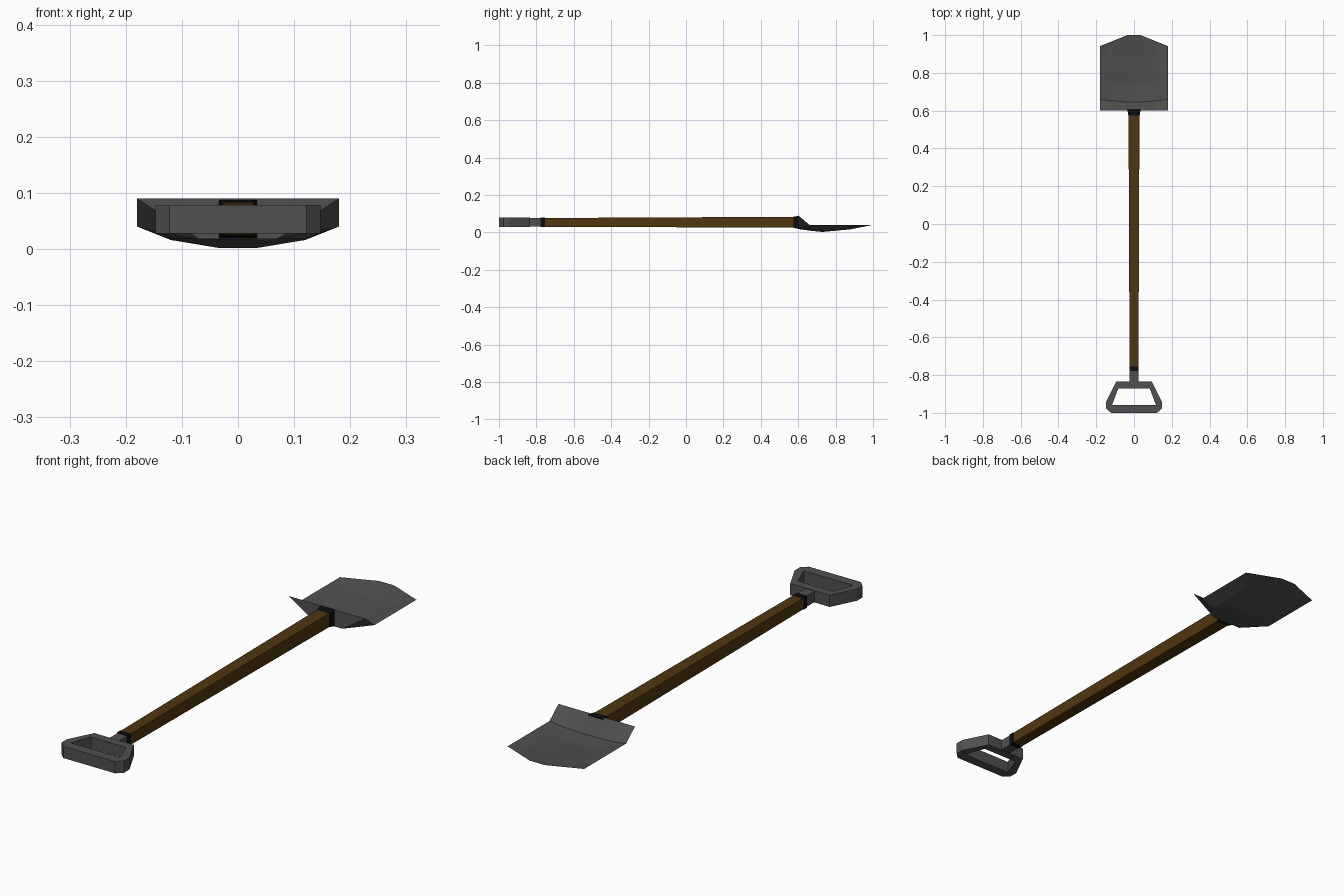
import bpy, bmesh

if "Cube" in bpy.data.objects:
    bpy.data.objects.remove(bpy.data.objects["Cube"])


def material(name, rgb):
    m = bpy.data.materials.new(name)
    m.diffuse_color = (*rgb, 1)
    m.use_nodes = True
    m.node_tree.nodes["Principled BSDF"].inputs["Base Color"].default_value = m.diffuse_color
    return m


STEEL = material("grey steel", (0.08, 0.08, 0.08))
WOOD = material("brown wood", (0.08, 0.036, 0.005))
BLACK = material("black collar", (0.004, 0.004, 0.004))


def finish(name, verts, faces, mat):
    bm = bmesh.new()
    vs = [bm.verts.new(v) for v in verts]
    for f in faces:
        bm.faces.new([vs[i] for i in f])
    bmesh.ops.remove_doubles(bm, verts=bm.verts, dist=0.0005)
    bmesh.ops.recalc_face_normals(bm, faces=bm.faces)
    me = bpy.data.meshes.new(name)
    bm.to_mesh(me)
    bm.free()
    me.materials.append(mat)
    ob = bpy.data.objects.new(name, me)
    bpy.context.collection.objects.link(ob)
    return ob


def beam(name, y0, half0, y1, half1, mat, zc0=0.053, zc1=0.053):
    """Square tapered bar along y."""
    verts = [(sx * h, y, zc + sz * h) for y, h, zc in ((y0, half0, zc0), (y1, half1, zc1))
             for sx, sz in ((-1, -1), (1, -1), (1, 1), (-1, 1))]
    faces = [(0, 1, 2, 3), (7, 6, 5, 4)]
    faces += [(i, (i + 1) % 4, (i + 1) % 4 + 4, i + 4) for i in range(4)]
    return finish(name, verts, faces, mat)


# Wooden shaft, black collars, grip stem
beam("shaft", -0.765, 0.0235, 0.585, 0.029, WOOD, 0.053, 0.054)
beam("grip_collar", -0.778, 0.025, -0.755, 0.025, BLACK)
beam("blade_socket", 0.575, 0.030, 0.606, 0.035, BLACK, 0.054, 0.053)
beam("grip_stem", -0.85, 0.0225, -0.77, 0.0225, STEEL)

# D-shaped grip: outer and inner outlines, right half mirrored
outer = [(0.093, -0.833), (0.147, -0.94), (0.147, -0.976), (0.122, -1.0)]
inner = [(0.083, -0.87), (0.116, -0.958), (0.116, -0.958), (0.116, -0.958)]
mirror = lambda half: half + [(-x, y) for x, y in reversed(half)]
rings = [(outer, 0.028), (outer, 0.078), (inner, 0.078), (inner, 0.028)]
verts = [(x, y, z) for half, z in rings for x, y in mirror(half)]
faces = []
for r in range(4):
    a, b = r * 8, (r + 1) % 4 * 8
    for i in range(8):
        j = (i + 1) % 8
        if {i, j} in ({1, 2}, {2, 3}, {4, 5}, {5, 6}) and r == 2:
            continue  # inner corner collapses to a point
        faces.append((a + i, a + j, b + j, b + i))
finish("grip", verts, faces, STEEL)

# Blade: closed loop of rows, each row given as (x, y, z) at edge, shoulder, centre
rows = [
    [(0.18, 0.60, 0.09), (0.12, 0.60, 0.09), (0.035, 0.60, 0.09)],
    [(0.18, 0.66, 0.04), (0.12, 0.652, 0.028), (0.035, 0.646, 0.021)],
    [(0.18, 0.73, 0.04), (0.12, 0.73, 0.026), (0.035, 0.73, 0.016)],
    [(0.18, 0.88, 0.04), (0.12, 0.88, 0.032), (0.035, 0.88, 0.026)],
    [(0.18, 0.942, 0.04), (0.12, 0.966, 0.04), (0.035, 1.0, 0.04)],
    [(0.18, 0.88, 0.04), (0.12, 0.88, 0.024), (0.035, 0.88, 0.016)],
    [(0.18, 0.73, 0.04), (0.12, 0.73, 0.016), (0.035, 0.73, 0.002)],
    [(0.18, 0.66, 0.04), (0.12, 0.66, 0.018), (0.035, 0.66, 0.009)],
    [(0.07, 0.60, 0.018), (0.05, 0.60, 0.018), (0.02, 0.60, 0.018)],
]
verts = [p for row in rows for p in row + [(-x, y, z) for x, y, z in reversed(row)]]
n = len(rows)
faces = [(r * 6 + c, r * 6 + c + 1, (r + 1) % n * 6 + c + 1, (r + 1) % n * 6 + c)
         for r in range(n) for c in range(5)]
# side cheeks of the step
faces += [(c, 6 + c, 48 + c) for c in (0, 5)]
finish("blade", verts, faces, STEEL)
